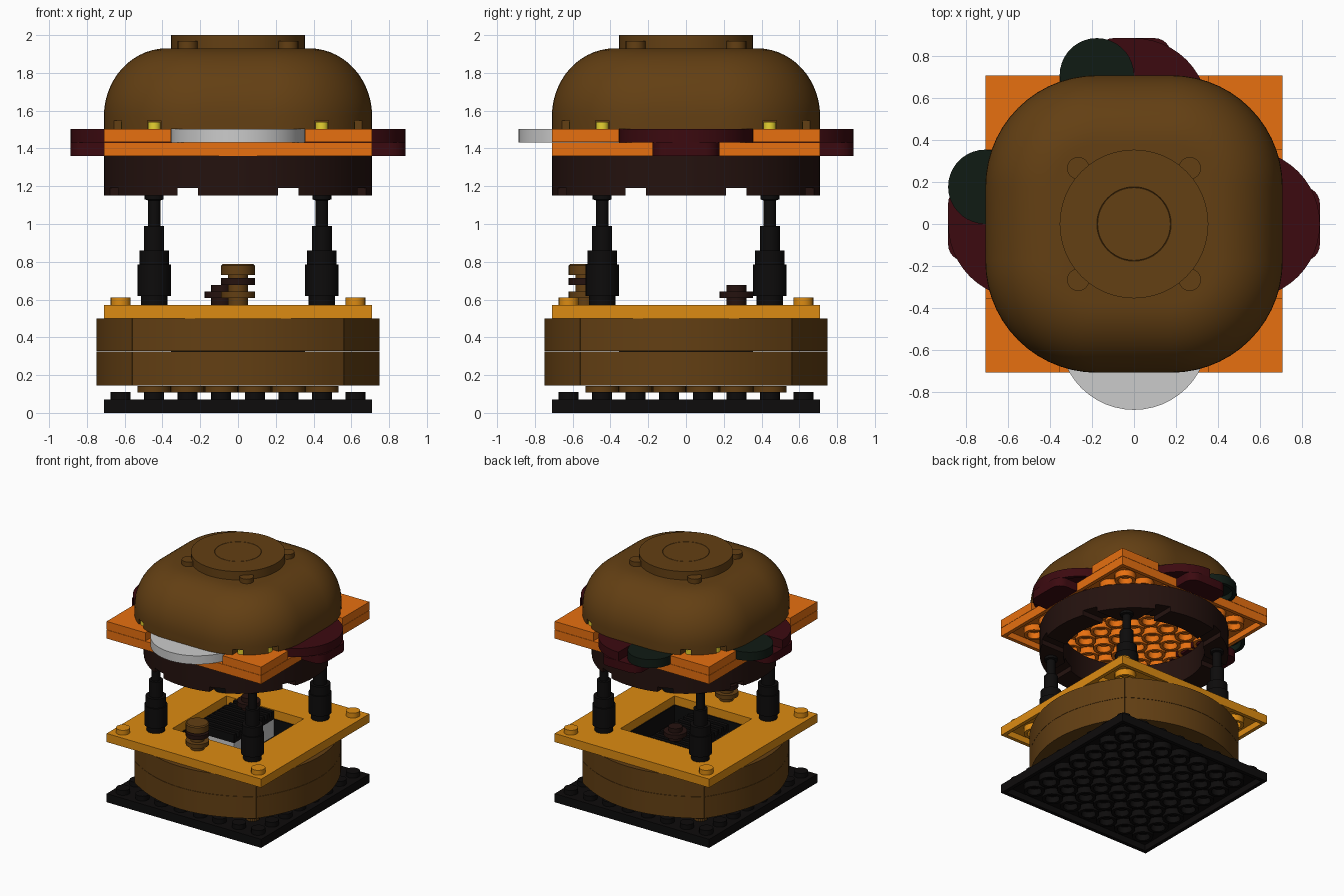
import bpy, bmesh
from math import sin, cos, pi, radians

if "Cube" in bpy.data.objects:
    bpy.data.objects.remove(bpy.data.objects["Cube"])

P = 0.1775          # stud pitch
H = 0.071           # plate height
SR, SH = 0.053, 0.04  # stud radius and height

COL = {"black": (.004, .0035, .0035), "bun": (.125, .05, .0065), "orange": (.8, .16, .005),
       "yellow": (.72, .26, .006), "patty": (.018, .006, .0045), "red": (.045, .003, .005),
       "green": (.005, .011, .007), "lemon": (.8, .65, .03)}
MATS = {}
for k, c in COL.items():
    MATS[k] = bpy.data.materials.new(k)
    MATS[k].diffuse_color = (*c, 1)


def shade(ob):
    bpy.ops.object.select_all(action='DESELECT')
    ob.select_set(True)
    bpy.context.view_layer.objects.active = ob
    bpy.ops.object.shade_smooth_by_angle(angle=radians(35))


def finish(name, bm, mat=None):
    bmesh.ops.remove_doubles(bm, verts=bm.verts, dist=1e-5)
    bmesh.ops.recalc_face_normals(bm, faces=bm.faces)
    me = bpy.data.meshes.new(name)
    bm.to_mesh(me)
    bm.free()
    ob = bpy.data.objects.new(name, me)
    bpy.context.collection.objects.link(ob)
    if mat:
        me.materials.append(MATS[mat])
    shade(ob)
    return ob


def loft(bm, rings, closed=False):
    rs = [[bm.verts.new(p) for p in r] for r in rings]
    n = len(rs[0])
    for a, b in list(zip(rs, rs[1:])) + ([(rs[-1], rs[0])] if closed else []):
        for i in range(n):
            j = (i + 1) % n
            bm.faces.new((a[i], a[j], b[j], b[i]))
    if not closed:
        bm.faces.new(rs[0])
        bm.faces.new(rs[-1])


def prism(bm, pts, z0, z1):
    loft(bm, [[(x, y, z) for x, y in pts] for z in (z0, z1)])


def box(bm, x0, x1, y0, y1, z0, z1):
    prism(bm, [(x0, y0), (x1, y0), (x1, y1), (x0, y1)], z0, z1)


def circle(x, y, r, n=24):
    return [(x + r * cos(2 * pi * i / n), y + r * sin(2 * pi * i / n)) for i in range(n)]


def lathe(bm, prof, x=0, y=0, n=24, closed=False):
    loft(bm, [[(a, b, z) for a, b in circle(x, y, max(r, .0004), n)] for r, z in prof],
         closed=closed)


def stud(bm, x, y, z):
    prism(bm, circle(x, y, SR, 20), z, z + SH)


def tube(bm, x, y, z):
    lathe(bm, [(.08, z), (.08, z + .05), (.055, z + .05), (.055, z)], x, y, 16, True)


def plate(bm, x0, x1, y0, y1, z):
    # hollow-bottomed plate
    w, m = .03, z + .05
    box(bm, x0, x1, y0, y1, m, z + H)
    box(bm, x0, x1, y0, y0 + w, z, m)
    box(bm, x0, x1, y1 - w, y1, z, m)
    box(bm, x0, x0 + w, y0 + w, y1 - w, z, m)
    box(bm, x1 - w, x1, y0 + w, y1 - w, z, m)


def round_tile(bm, x, y, r, z, n=48):
    lathe(bm, [(0, z + H), (r, z + H), (r, z), (r - .03, z), (r - .03, z + .05), (0, z + .05)],
          x, y, n)
    tube(bm, x, y, z)


def round_plate(bm, x, y, z, top_stud=True):
    prof = [(SR, z), (SR, z + .036), (P / 2, z + .036), (P / 2, z + H)]
    if top_stud:
        prof += [(SR, z + H), (SR, z + H + .036)]
    lathe(bm, prof, x, y)


def cut(ob, cutter):
    m = ob.modifiers.new("notches", 'BOOLEAN')
    m.operation, m.object, m.solver = 'DIFFERENCE', cutter, 'EXACT'
    cutter.hide_render = True
    bpy.context.view_layer.objects.active = ob
    bpy.ops.object.modifier_apply(modifier=m.name)
    bpy.data.objects.remove(cutter)
    shade(ob)


W, q = 4 * P, 2 * P
CORNERS = [(sx, sy) for sx in (-1, 1) for sy in (-1, 1)]

# base plate with studs and underside tubes
bm = bmesh.new()
plate(bm, -W, W, -W, W, 0)
for i in range(8):
    for j in range(8):
        stud(bm, (i - 3.5) * P, (j - 3.5) * P, H)
        if i < 7 and j < 7:
            tube(bm, (i - 3) * P, (j - 3) * P, 0)
finish("base_plate", bm, "black")

# small round feet under the lower bun
bm = bmesh.new()
for i in range(6):
    for j in range(6):
        round_plate(bm, (i - 2.5) * P, (j - 2.5) * P, H, False)
finish("bun_feet", bm, "bun")

# lower bun: four bulging sides in two layers
bm = bmesh.new()
side = [(-.558 + 1.116 * t / 20, -.56 - .19 * (1 - (t / 10 - 1) ** 2)) for t in range(21)]
side += [(q, -q), (-q, -q)]
for k in range(4):
    c, s = round(cos(k * pi / 2)), round(sin(k * pi / 2))
    pts = [(x * c - y * s, x * s + y * c) for x, y in side]
    prism(bm, pts, .146, .3245)
    prism(bm, pts, .3265, .499)
finish("lower_bun", bm, "bun")

# dark lining and floor of the opening
bm = bmesh.new()
box(bm, -q, q, -q, q, .15, .36)
for d in (-1, 1):
    a, b = sorted((d * q, d * (q - .006)))
    box(bm, a, b, -q, q, .36, .498)
    box(bm, -q, q, a, b, .36, .498)
finish("kitchen_floor", bm, "black")

# yellow counter frame with corner studs
bm = bmesh.new()
z = .5
for x0, x1, y0, y1 in ((-W, q, -W, -q), (q, W, -W, q), (-q, W, q, W), (-W, -q, -q, W)):
    plate(bm, x0, x1, y0, y1, z)
for sx, sy in CORNERS:
    stud(bm, sx * 3.5 * P, sy * 3.5 * P, z + H)
    tube(bm, sx * 3 * P, sy * 3 * P, z)
finish("counter", bm, "yellow")

# grill inside the opening
bm = bmesh.new()
box(bm, -.266, .089, -.178, .345, .36, .5)
finish("grill_body", bm)
bm = bmesh.new()
box(bm, -.266, .089, -.178, .345, .5, .53)
for i in range(9):
    y = -.178 + i * .0615
    box(bm, -.266, .089, y, y + .031, .525, .57)
finish("grill_slats", bm, "black")
bm = bmesh.new()
round_plate(bm, -P / 2, 1.5 * P, .571)
finish("grilling_patty", bm, "patty")

# tiny burger on the counter
bm = bmesh.new()
round_plate(bm, 0, -3 * P, .571)
lathe(bm, [(SR, .713), (SR, .73), (P / 2, .73), (P / 2, .78), (.08, .788), (0, .788)], 0, -3 * P)
finish("tiny_burger_bun", bm, "bun")
bm = bmesh.new()
round_plate(bm, 0, -3 * P, .642)
finish("tiny_burger_patty", bm, "patty")

# four stepped posts
bm = bmesh.new()
post = [(.07, .57), (.07, .62), (.088, .62), (.088, .785), (.078, .785), (.078, .86),
        (.053, .86), (.053, .99), (.033, .99), (.033, 1.125), (.05, 1.13), (.05, 1.17)]
for sx, sy in CORNERS:
    lathe(bm, post, sx * 2.5 * P, sy * 2.5 * P)
finish("posts", bm, "black")

# patty ring with notches
bm = bmesh.new()
lathe(bm, [(W, 1.15), (W, 1.361), (3 * P, 1.361), (3 * P, 1.15)], n=72, closed=True)
patty = finish("patty_ring", bm, "patty")
bm = bmesh.new()
for sx, sy in CORNERS:
    for a, b, ha, hb in ((1.5 * P, .6, .055, .2), (.6, 1.5 * P, .2, .055)):
        box(bm, sx * a - ha, sx * a + ha, sy * b - hb, sy * b + hb, 1.1, 1.19)
cut(patty, finish("patty_cutter", bm))

# cheese: full lower sheet, upper corners and centre
bm = bmesh.new()
z = 1.36
plate(bm, -W, W, -W, W, z)
for i in range(-3, 4):
    for j in range(-3, 4):
        tube(bm, i * P, j * P, z)
for sx in (-W, q):
    for sy in (-W, q):
        box(bm, sx, sx + q, sy, sy + q, z + H + .002, z + 2 * H)
box(bm, -q, q, -q, q, z + H, z + 2 * H)
finish("cheese", bm, "orange")

# onion, tomatoes and pickles
zu = 1.432
bm = bmesh.new()
round_tile(bm, 0, -3 * P, q, zu)
finish("onion", bm)
bm = bmesh.new()
round_tile(bm, 3 * P, 0, q, zu)
half = [(q * sin(pi * t / 24), 3 * P + q * cos(pi * t / 24)) for t in range(25)]
prism(bm, half, zu, zu + H)
prism(bm, [(-y, -x) for x, y in half], zu, zu + H)
slab = [(.5, -P), (.5, P)]
for a0, sy in ((90, 1), (0, -1)):
    for t in range(7):
        a = radians(a0 - 15 * t)
        slab.append((5 * P - .08 + .08 * cos(a), sy * (P - .08) + .08 * sin(a)))
for f in (lambda x, y: (x, y), lambda x, y: (-x, y), lambda x, y: (y, x)):
    prism(bm, [f(x, y) for x, y in slab], 1.361, zu)
finish("tomatoes", bm, "red")
bm = bmesh.new()
round_tile(bm, -P, 4 * P, P, zu + .001, 36)
round_tile(bm, -4 * P, P, P, zu + .001, 36)
finish("pickles", bm, "green")


# upper bun dome: stacked rounded squares
def rounded_square(r, z):
    out = []
    for k, (sx, sy) in enumerate(((1, 1), (-1, 1), (-1, -1), (1, -1))):
        for t in range(15):
            a = k * pi / 2 + t / 14 * pi / 2
            out.append((sx * P + r * cos(a), sy * P + r * sin(a), z))
    return out


bm = bmesh.new()
levels = [(3 * P, 1.503)]
levels += [(.2 + .3325 * cos(t / 28 * pi), 1.57 + .36 * sin(t / 28 * pi)) for t in range(15)]
loft(bm, [rounded_square(r, z) for r, z in levels])
dome = finish("upper_bun", bm, "bun")
bm, studs = bmesh.new(), bmesh.new()
for sx, sy in CORNERS:
    for a, b, ha, hb in ((2.5 * P, .65, .035, .1), (.65, 2.5 * P, .1, .035)):
        box(bm, sx * a - ha, sx * a + ha, sy * b - hb, sy * b + hb, 1.45, 1.548)
        x, y = (a, .585) if a < b else (.585, b)
        prism(studs, circle(sx * x, sy * y, .034, 16), 1.5, 1.54)
cut(dome, finish("dome_cutter", bm))
finish("seed_studs", studs, "lemon")

# cap on top of the bun, with four studs peeking out
bm = bmesh.new()
lathe(bm, [(0, 1.928), (q, 1.928), (q, 2.0), (P, 2.0), (P - .002, 1.997), (P - .004, 2.0),
           (0, 2.0)], n=48)
for sx, sy in CORNERS:
    stud(bm, sx * 1.5 * P, sy * 1.5 * P, 1.928)
finish("bun_cap", bm, "bun")

for m in bpy.data.materials:
    if m.users and not m.is_grease_pencil:
        m.use_nodes = True
        m.node_tree.nodes["Principled BSDF"].inputs["Base Color"].default_value = m.diffuse_color
